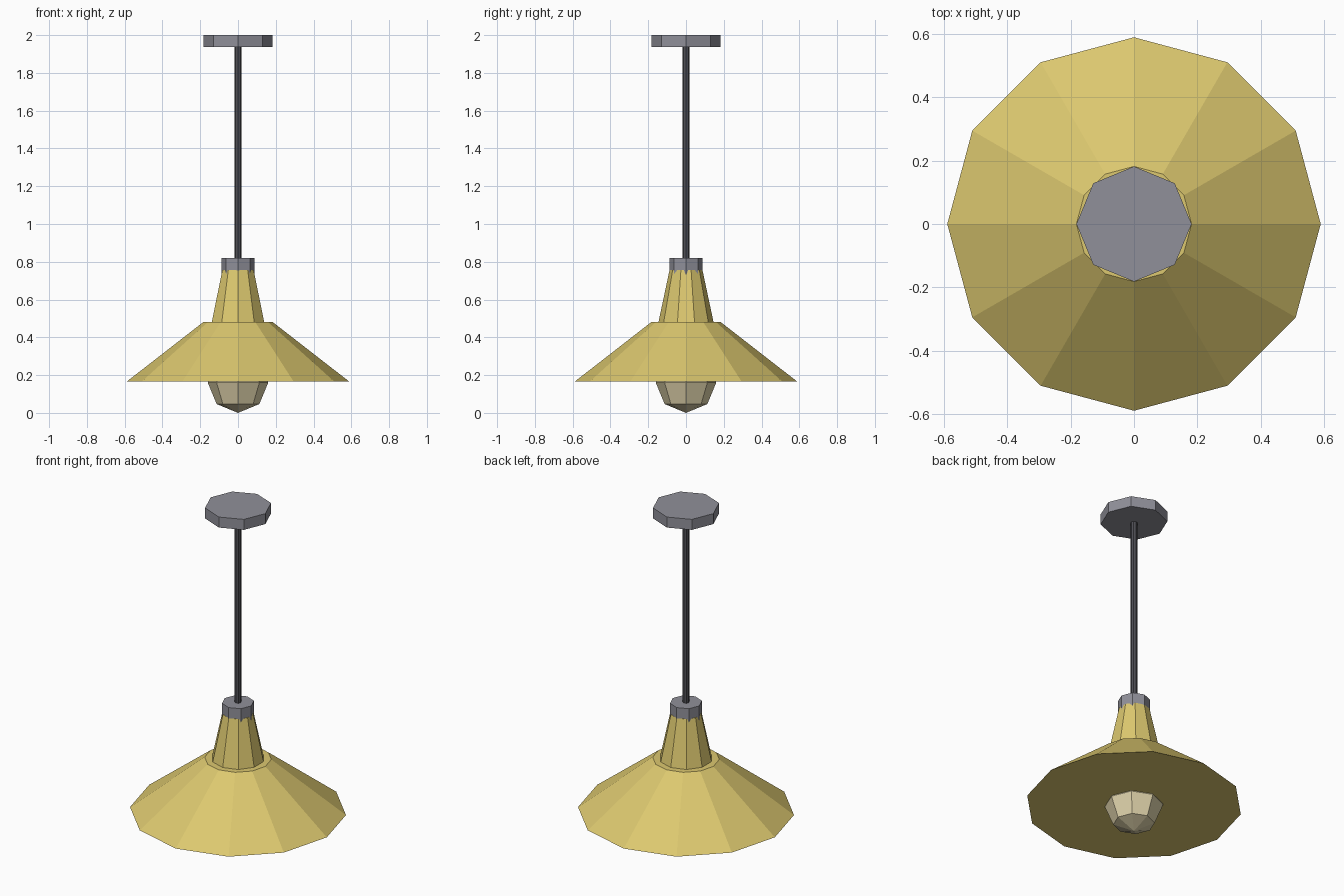
import bpy
import bmesh
from mathutils import Matrix

cube = bpy.data.objects.get("Cube")
if cube:
    bpy.data.objects.remove(cube, do_unlink=True)


def material(name, rgb):
    mat = bpy.data.materials.new(name)
    mat.use_nodes = True
    mat.diffuse_color = (*rgb, 1)
    bsdf = next(n for n in mat.node_tree.nodes if n.type == 'BSDF_PRINCIPLED')
    bsdf.inputs["Base Color"].default_value = (*rgb, 1)
    return mat


gold = material("brass yellow", (0.72, 0.58, 0.16))
grey = material("metal grey", (0.28, 0.28, 0.32))
dark = material("dark rod grey", (0.08, 0.08, 0.093))
cream = material("bulb cream", (0.73, 0.64, 0.40))


def add_part(name, bm, mat):
    mesh = bpy.data.meshes.new(name)
    bm.to_mesh(mesh)
    bm.free()
    mesh.materials.append(mat)
    obj = bpy.data.objects.new(name, mesh)
    bpy.context.collection.objects.link(obj)
    return obj


def frustum(name, sides, z_low, z_high, r_low, r_high, mat):
    """Capped upright cone section between two heights."""
    bm = bmesh.new()
    bmesh.ops.create_cone(
        bm, cap_ends=True, segments=sides, radius1=r_low, radius2=r_high,
        depth=z_high - z_low,
        matrix=Matrix.Translation((0, 0, (z_low + z_high) / 2)))
    return add_part(name, bm, mat)


# Ceiling mount and hanging rod
frustum("ceiling_mount", 8, 1.937, 2.0, 0.182, 0.182, grey)
frustum("hanging_rod", 8, 0.8, 1.95, 0.018, 0.018, dark)

# Collar, neck and wide shade
frustum("collar", 8, 0.73, 0.82, 0.088, 0.088, grey)
frustum("neck", 10, 0.47, 0.757, 0.148, 0.087, gold)
frustum("shade", 12, 0.165, 0.482, 0.59, 0.182, gold)

# Faceted bulb, half sunk into the shade
bulb = bmesh.new()
bmesh.ops.create_uvsphere(bulb, u_segments=8, v_segments=4, radius=0.16,
                          matrix=Matrix.Translation((0, 0, 0.16)))
add_part("bulb", bulb, cream)
